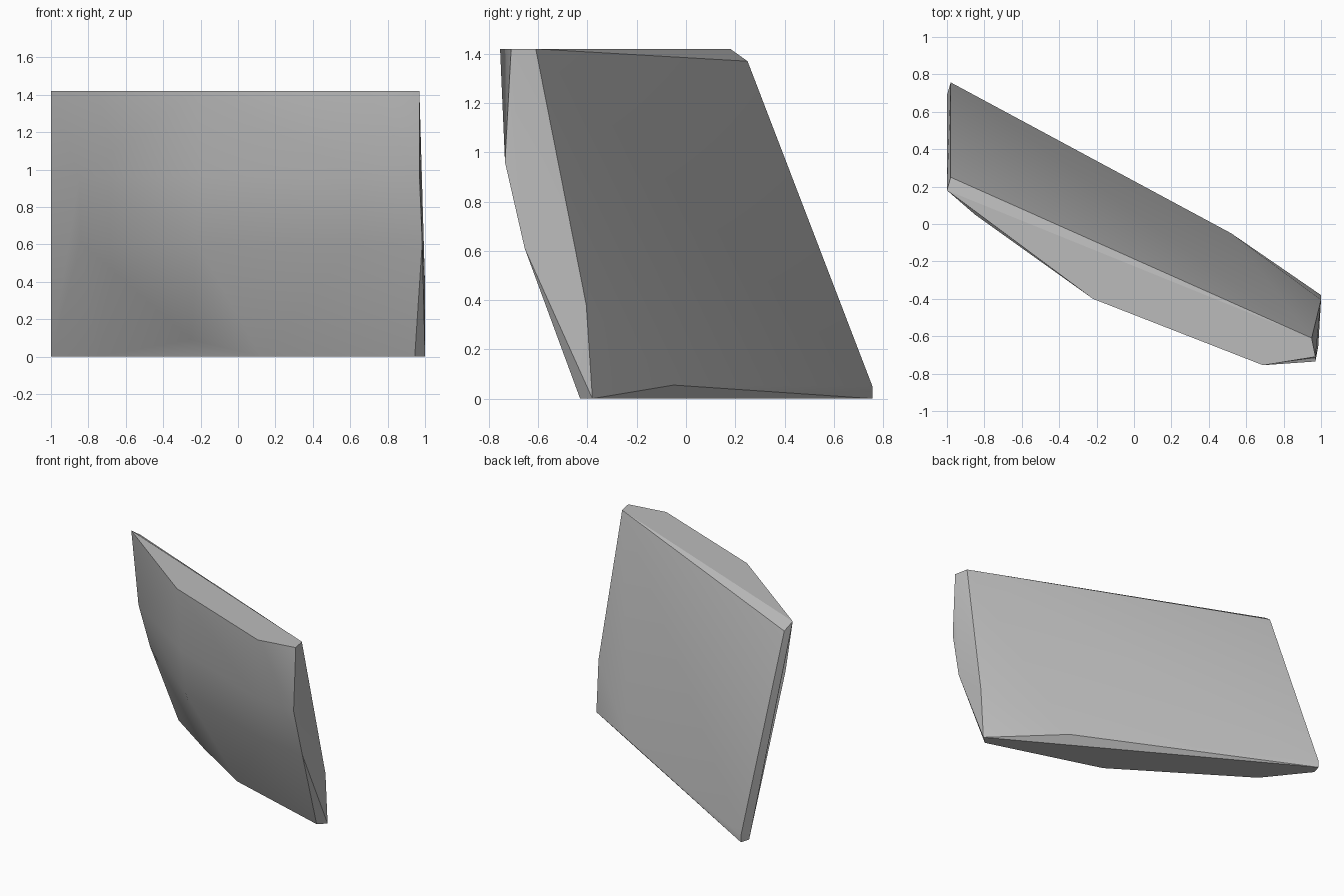
import bpy
import bmesh
import math

# Remove the default cube only
default_cube = bpy.data.objects.get("Cube")
if default_cube:
    bpy.data.objects.remove(default_cube, do_unlink=True)


def make_material(name, colour):
    material = bpy.data.materials.new(name)
    material.use_nodes = True
    material.diffuse_color = colour
    material.node_tree.nodes["Principled BSDF"].inputs["Base Color"].default_value = colour
    return material


def level(height, outline):
    """Lift a flat list of x, y pairs to one height."""
    return [(x, y, height) for x, y in outline]


def hull_object(name, points, material, smooth_angle):
    """Wrap the points in a convex shell with clean flat facets."""
    bm = bmesh.new()
    for point in points:
        bm.verts.new(point)
    hull = bmesh.ops.convex_hull(bm, input=bm.verts[:])
    spare = [v for v in bm.verts if not v.link_faces]
    bmesh.ops.delete(bm, geom=spare, context="VERTS")
    bmesh.ops.dissolve_limit(bm, angle_limit=math.radians(1),
                             verts=bm.verts[:], edges=bm.edges[:])
    bmesh.ops.recalc_face_normals(bm, faces=bm.faces[:])
    mesh = bpy.data.meshes.new(name)
    bm.to_mesh(mesh)
    bm.free()
    mesh.materials.append(material)
    obj = bpy.data.objects.new(name, mesh)
    bpy.context.collection.objects.link(obj)
    bpy.ops.object.select_all(action="DESELECT")
    obj.select_set(True)
    bpy.context.view_layer.objects.active = obj
    bpy.ops.object.shade_smooth_by_angle(angle=math.radians(smooth_angle))
    return obj


stone_grey = make_material("stone grey", (0.5, 0.5, 0.5, 1.0))

# Flat top and base of the leaning slab
top = level(1.42, [(-1, 0.18), (-0.22, -0.4), (0.69, -0.755), (0.97, -0.71), (0.95, -0.61)])
base = level(0, [(1, -0.38), (0.945, -0.43), (0.12, -0.18), (-0.76, 0.39), (-1, 0.69), (-0.98, 0.757)])

# Chipped corners around the broad back face
back_chips = [(-0.98, 0.25, 1.37), (-0.98, 0.757, 0.05), (0.52, -0.05, 0.055), (1, -0.405, 0.38)]

# Bulging front, from the upper row down to the foot
front_upper = level(0.96, [(-0.85, 0.05), (-0.2, -0.38), (0.65, -0.71), (0.97, -0.735)])
front_lower = level(0.61, [(-0.84, 0.17), (-0.22, -0.3), (0.63, -0.61), (0.985, -0.655)])
front_foot = [(-0.25, -0.04, 0.09)]

hull_object("rock_slab", top + base + back_chips + front_upper + front_lower + front_foot,
            stone_grey, 30)
